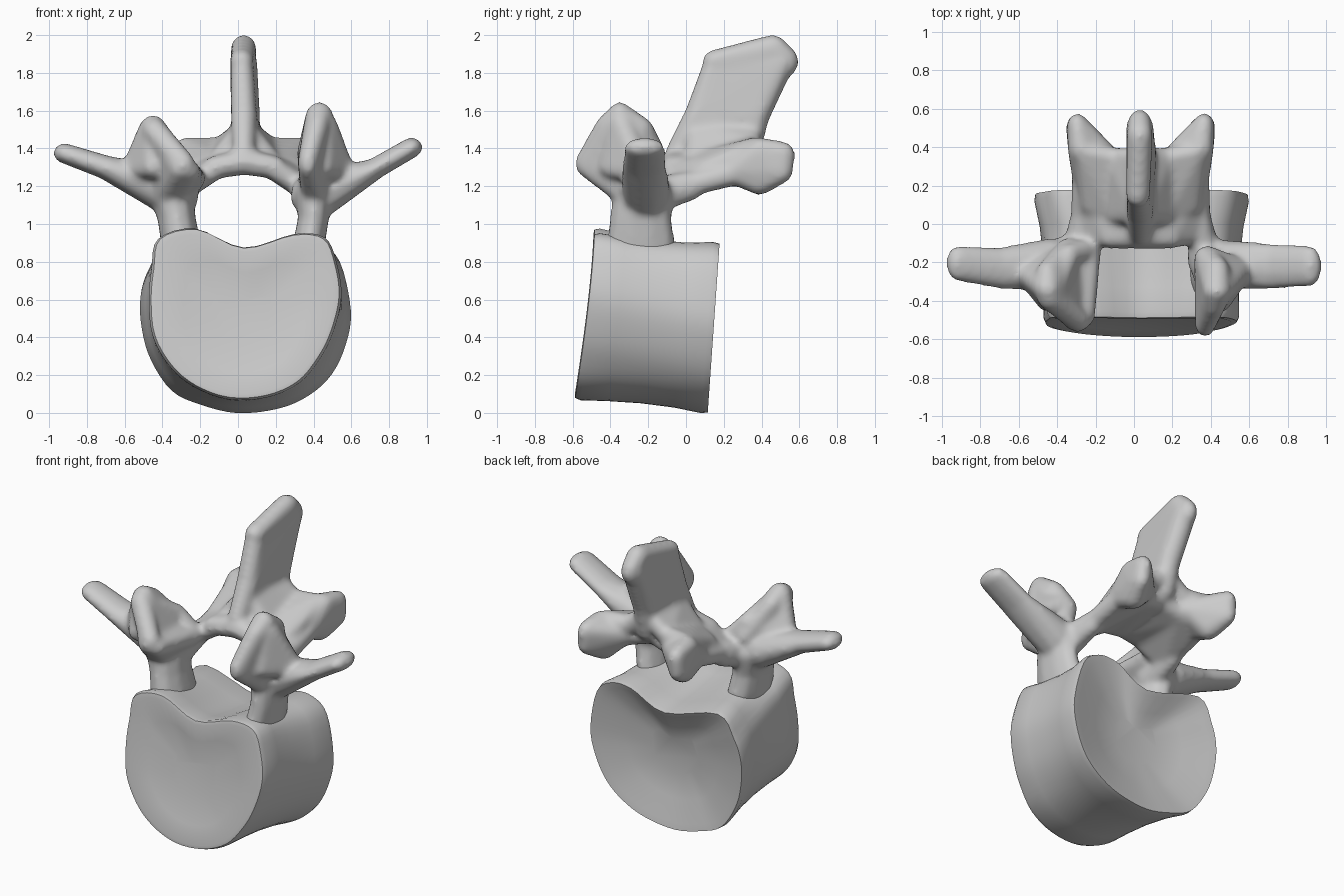
import bpy, bmesh, math
from mathutils import Vector, Matrix


def finish(bm, name):
    bmesh.ops.recalc_face_normals(bm, faces=bm.faces)
    me = bpy.data.meshes.new(name)
    bm.to_mesh(me)
    bm.free()
    ob = bpy.data.objects.new(name, me)
    bpy.context.collection.objects.link(ob)
    return ob


def closed_spline(pts, n):
    """Catmull-Rom through a closed list of (x, z) points."""
    out, k = [], len(pts)
    for i in range(k):
        p0, p1, p2, p3 = (Vector(pts[(i + j - 1) % k]) for j in range(4))
        for s in range(n):
            t = s / n
            out.append(0.5 * (2 * p1 + (p2 - p0) * t + (2 * p0 - 5 * p1 + 4 * p2 - p3) * t * t
                              + (3 * p1 - p0 - 3 * p2 + p3) * t ** 3))
    return out


# Vertebral body: loft between the front and back end plates
front = [(0.03, .88), (.30, .95), (.46, .93), (.52, .80), (.545, .62), (.50, .43), (.43, .29), (.32, .16),
         (.15, .085), (-.05, .075), (-.23, .14), (-.36, .25), (-.45, .41), (-.47, .60), (-.455, .77),
         (-.42, .93), (-.22, .98)]
back = [(.04, .79), (.28, .89), (.43, .89), (.54, .80), (.60, .54), (.575, .36), (.50, .20), (.38, .09),
        (.22, .02), (0, -.005), (-.20, .04), (-.35, .11), (-.46, .27), (-.51, .43), (-.52, .60),
        (-.475, .75), (-.36, .89)]
F, B = closed_spline(front, 4), closed_spline(back, 4)
C = Vector((.04, .48))


def body_ring(bm, t, scale, dy):
    ring = []
    for a, b in zip(F, B):
        p = C + (a.lerp(b, t) - C) * scale
        yf = -.49 - .115 * max(0, 1 - p.y / .95) ** 1.4
        yb = .115 + .07 * p.y
        ring.append(bm.verts.new((p.x, yf + (yb - yf) * t + dy, p.y)))
    return ring


bm = bmesh.new()
rings = [body_ring(bm, *r) for r in [
    (0, .3, .03), (0, .65, .015), (0, .93, .0), (0, .98, .005), (.05, 1, 0), (.25, .975, 0), (.5, .96, 0),
    (.75, .97, 0), (.95, 1, 0), (1, .985, 0), (1, .9, -.01), (1, .6, -.06), (1, .3, -.09)]]
for r, s in zip(rings, rings[1:]):
    for i in range(len(r)):
        j = (i + 1) % len(r)
        bm.faces.new((r[i], r[j], s[j], s[i]))
bm.faces.new(rings[0])
bm.faces.new(rings[-1])
body = finish(bm, "vertebral_body")

# Neural arch: hulls around small ellipsoids, fused and softened
arch = bmesh.new()


def hull(*blobs):
    """Convex hull around ellipsoids given as (x, y, z, rx, ry, rz) or (x, y, z, r)."""
    t = bmesh.new()
    for b in blobs:
        r = b[3:] if len(b) == 6 else (b[3],) * 3
        m = Matrix.Translation(b[:3]) @ Matrix.Diagonal((*r, 1))
        bmesh.ops.create_icosphere(t, subdivisions=2, radius=1, matrix=m)
    bmesh.ops.delete(t, geom=t.faces[:], context='FACES_ONLY')
    res = bmesh.ops.convex_hull(t, input=t.verts[:])
    junk = {g for g in res['geom_interior'] + res['geom_unused'] if isinstance(g, bmesh.types.BMVert)}
    bmesh.ops.delete(t, geom=list(junk), context='VERTS')
    me = bpy.data.meshes.new("tmp")
    t.to_mesh(me)
    t.free()
    arch.from_mesh(me)
    bpy.data.meshes.remove(me)


def chain(*blobs):
    for a, b in zip(blobs, blobs[1:]):
        hull(a, b)


# Laminae, web to the spine and inferior articular processes, both sides
for s in (1, -1):
    def at(x, *rest):
        return (.035 + s * x, *rest)
    hull(at(.31, -.04, 1.19, .06), at(.29, .3, 1.28, .07), at(.16, -.07, 1.29, .06), at(.14, .3, 1.31, .06))
    hull(at(.16, -.07, 1.30, .06), at(.14, .3, 1.31, .06), at(0, -.06, 1.33, .07), at(0, .28, 1.36, .07))
    hull(at(0, .06, 1.50, .06), at(0, .34, 1.50, .06), at(.13, .34, 1.40, .06), at(.13, .05, 1.34, .06))
    hull(at(.13, .34, 1.40, .06), at(.13, .05, 1.33, .05), at(.29, .37, 1.40, .06), at(.26, .1, 1.29, .06))
    hull(at(.29, .25, 1.28, .07), at(.31, .39, 1.39, .07), at(.16, .34, 1.33, .06),
         at(.33, .51, 1.37, .055, .07, .07), at(.335, .5, 1.28, .055, .07, .07), at(.29, .39, 1.22, .07))
    hull(at(.33, -.18, 1.15, .09, .12, .1), at(.31, .02, 1.2, .06, .08, .08))

# Spinous process
hull((.03, -.05, 1.38, .06), (.03, .06, 1.58, .07), (.045, .37, 1.55, .07), (.05, .32, 1.4, .08))
hull((.03, .06, 1.58, .07), (.02, .15, 1.85, .06), (.03, .5, 1.85, .075), (.045, .36, 1.55, .075))
hull((.02, .15, 1.86, .065), (.03, .46, 1.93, .07, .08, .075), (.03, .52, 1.86, .065, .08, .09),
     (.03, .3, 1.8, .06))

# Pedicles
chain((.37, -.24, .87, .09, .19, .08), (.40, -.24, 1.03, .085, .165, .08), (.40, -.22, 1.17, .10, .17, .1))
chain((-.30, -.24, .88, .11, .19, .08), (-.325, -.24, 1.03, .105, .165, .08), (-.35, -.22, 1.17, .12, .17, .1))

# Transverse processes
chain((.92, -.22, 1.405, .06, .11, .055), (.72, -.22, 1.29, .07, .12, .055), (.47, -.21, 1.17, .08, .13, .13))
chain((-.92, -.205, 1.375, .06, .095, .055), (-.70, -.23, 1.30, .07, .11, .065),
      (-.43, -.21, 1.19, .08, .14, .12))

# Superior articular processes
hull((.37, -.52, 1.32, .055, .07, .08), (.42, -.42, 1.52, .06), (.43, -.35, 1.575, .075, .06, .075),
     (.43, -.24, 1.50, .07), (.38, -.18, 1.38, .07), (.41, -.26, 1.15, .08, .12, .08))
hull((.46, -.34, 1.52, .07), (.40, -.19, 1.40, .07), (.55, -.24, 1.28, .07), (.45, -.4, 1.3, .06))
chain((-.29, -.5, 1.31, .065, .065, .08), (-.44, -.38, 1.49, .07), (-.34, -.16, 1.36, .06),
      (-.24, -.13, 1.25, .06))
hull((-.31, -.5, 1.30, .06, .06, .07), (-.45, -.34, 1.51, .07), (-.45, -.25, 1.47, .06),
     (-.34, -.14, 1.28, .07), (-.38, -.26, 1.15, .09, .12, .08))
hull((-.26, -.48, 1.28, .06), (-.23, -.15, 1.24, .06), (-.36, -.26, 1.13, .08), (-.38, -.3, 1.3, .06))
hull((-.46, -.33, 1.50, .07), (-.38, -.19, 1.32, .07), (-.56, -.26, 1.29, .06), (-.45, -.4, 1.3, .06))

arch_ob = finish(arch, "neural_arch")
rm = arch_ob.modifiers.new("fuse", 'REMESH')
rm.mode = 'VOXEL'
rm.voxel_size = .016
rm.use_smooth_shade = True
sm = arch_ob.modifiers.new("soften", 'SMOOTH')
sm.factor = .5
sm.iterations = 12

# Smooth shading with sharp end-plate rims
bpy.ops.object.select_all(action='DESELECT')
body.select_set(True)
bpy.context.view_layer.objects.active = body
bpy.ops.object.shade_smooth_by_angle(angle=math.radians(42))
